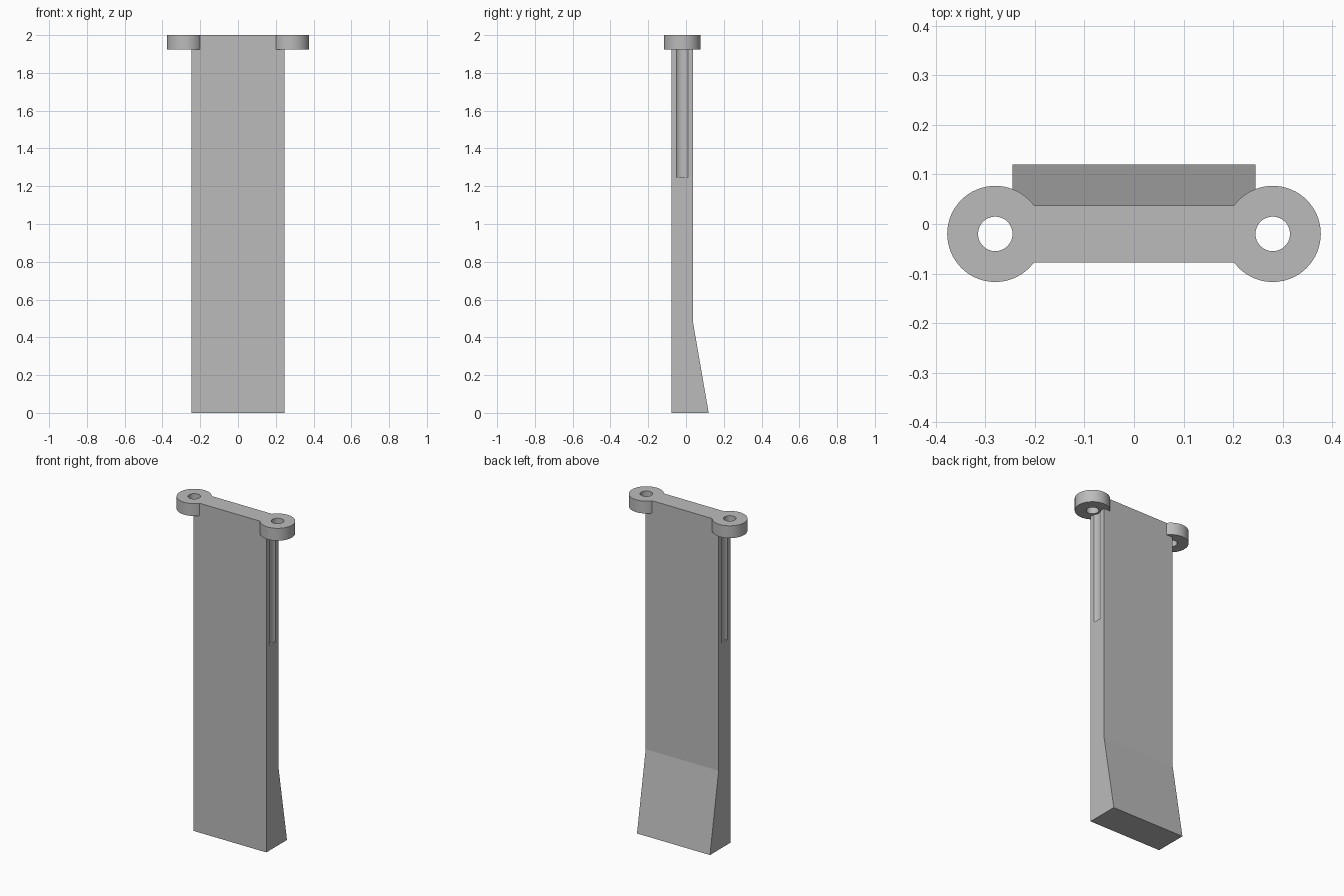
import bpy, bmesh, math

old = bpy.data.objects.get("Cube")
if old:
    bpy.data.objects.remove(old)

grey = bpy.data.materials.new("grey")
grey.use_nodes = True
COLOUR = (0.5, 0.5, 0.5, 1)
grey.diffuse_color = COLOUR
grey.node_tree.nodes["Principled BSDF"].inputs["Base Color"].default_value = COLOUR

HALF_WIDTH, TOP = 0.245, 2.0
EAR_X, EAR_Y, EAR_BOTTOM = 0.28, -0.02, 1.925


def link(name, bm):
    bmesh.ops.recalc_face_normals(bm, faces=bm.faces)
    mesh = bpy.data.meshes.new(name)
    bm.to_mesh(mesh)
    bm.free()
    mesh.materials.append(grey)
    obj = bpy.data.objects.new(name, mesh)
    bpy.context.collection.objects.link(obj)
    return obj


def cylinder(name, x, radius, low, high):
    bm = bmesh.new()
    bmesh.ops.create_cone(bm, cap_ends=True, segments=64, radius1=radius,
                          radius2=radius, depth=high - low)
    bmesh.ops.translate(bm, verts=bm.verts, vec=(x, EAR_Y, (low + high) / 2))
    return link(name, bm)


def combine(target, tool, operation):
    mod = target.modifiers.new(operation.lower(), "BOOLEAN")
    mod.operation, mod.solver, mod.object = operation, "EXACT", tool
    bpy.context.view_layer.objects.active = target
    bpy.ops.object.modifier_apply(modifier=mod.name)
    bpy.data.objects.remove(tool)


# Blade: side profile with a flared foot, extruded across the width
profile = [(-0.078, 0), (0.12, 0), (0.037, 0.48), (0.037, TOP), (-0.078, TOP)]
bm = bmesh.new()
face = bm.faces.new([bm.verts.new((-HALF_WIDTH, y, z)) for y, z in profile])
side = bmesh.ops.extrude_face_region(bm, geom=[face])["geom"]
bmesh.ops.translate(bm, vec=(2 * HALF_WIDTH, 0, 0),
                    verts=[v for v in side if isinstance(v, bmesh.types.BMVert)])
blade = link("blade_with_screw_ears", bm)

# Screw grooves down the sides, round ears at the top, and holes through the ears
for s in (-1, 1):
    x = s * EAR_X
    combine(blade, cylinder("groove_cutter", x, 0.046, 1.245, EAR_BOTTOM), "DIFFERENCE")
    combine(blade, cylinder("ear", x, 0.097, EAR_BOTTOM, TOP), "UNION")
    combine(blade, cylinder("hole_cutter", x, 0.0348, EAR_BOTTOM - 0.02, TOP + 0.02), "DIFFERENCE")

bpy.ops.object.select_all(action="DESELECT")
blade.select_set(True)
bpy.context.view_layer.objects.active = blade
bpy.ops.object.shade_smooth_by_angle(angle=math.radians(8))
